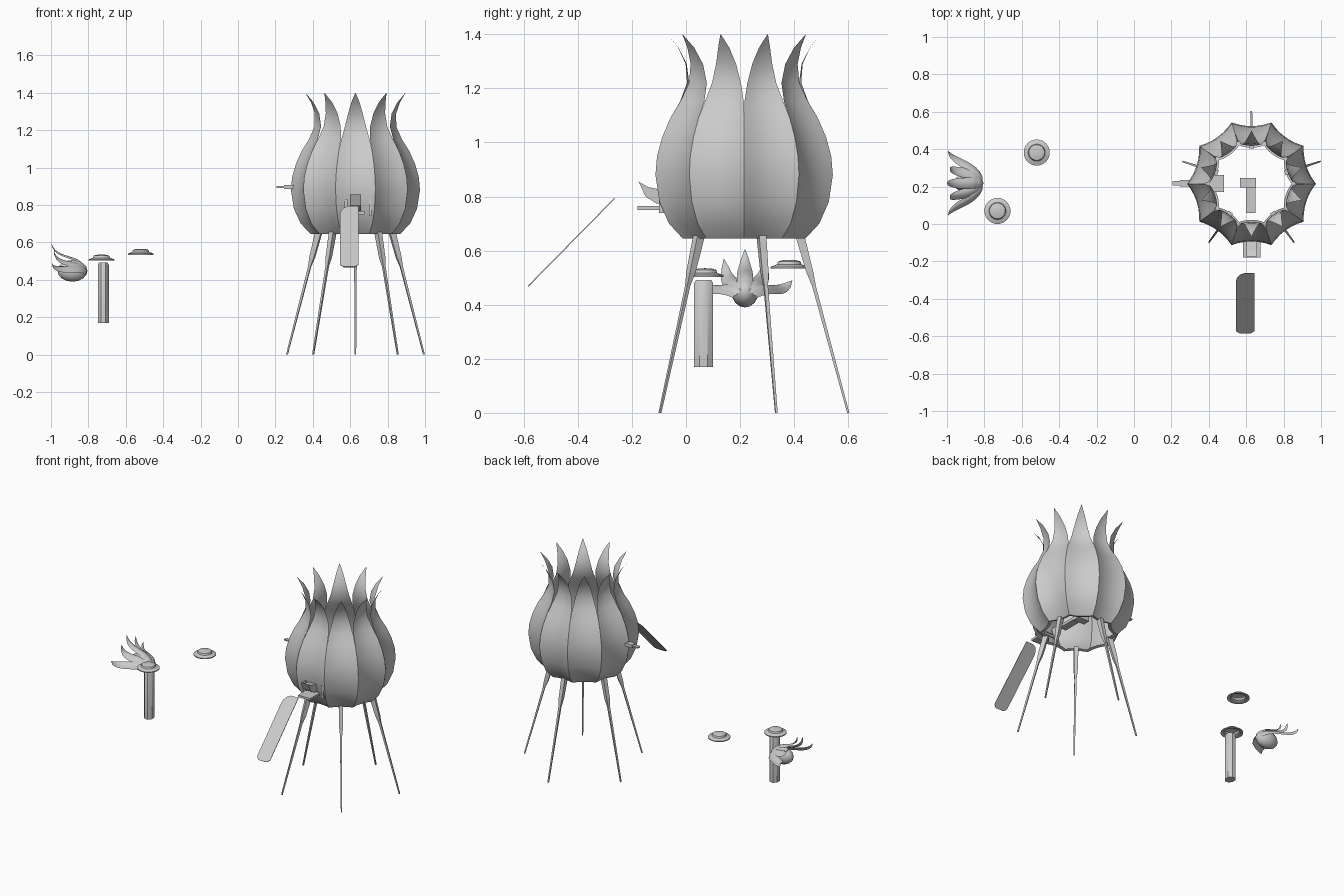
import bpy, bmesh, math
from mathutils import Vector

if "Cube" in bpy.data.objects:
    bpy.data.objects.remove(bpy.data.objects["Cube"])

grey = bpy.data.materials.new("plain grey")
grey.use_nodes = True
COLOUR = (0.6, 0.6, 0.6, 1)
grey.diffuse_color = COLOUR
grey.node_tree.nodes["Principled BSDF"].inputs["Base Color"].default_value = COLOUR
POD = Vector((0.628, 0.215, 0))


def finish(name, bm, smooth=True, fix=False):
    if fix:
        bmesh.ops.recalc_face_normals(bm, faces=bm.faces)
    mesh = bpy.data.meshes.new(name)
    bm.to_mesh(mesh)
    bm.free()
    ob = bpy.data.objects.new(name, mesh)
    bpy.context.collection.objects.link(ob)
    mesh.materials.append(grey)
    if smooth:
        bpy.ops.object.select_all(action='DESELECT')
        ob.select_set(True)
        bpy.context.view_layer.objects.active = ob
        bpy.ops.object.shade_smooth_by_angle(angle=math.radians(35))
    return ob


def skin(bm, rows, closed=False):
    """Bridge successive rows of points with quads."""
    grid = [[bm.verts.new(p) for p in row] for row in rows]
    n = len(grid[0])
    for a, b in zip(grid, grid[1:]):
        for i in range(n if closed else n - 1):
            j = (i + 1) % n
            bm.faces.new((a[i], a[j], b[j], b[i]))
    return grid


def box(name, low, high):
    bm = bmesh.new()
    bmesh.ops.create_cube(bm, size=1)
    low, high = Vector(low), Vector(high)
    for v in bm.verts:
        v.co = (low + high) / 2 + v.co * (high - low)
    return finish(name, bm, smooth=False)


def lathe(name, centre, profile, sides, squash=1):
    bm = bmesh.new()
    rows = []
    for r, z in profile:
        rows.append([Vector(centre) + Vector((r * squash * math.cos(a), r * math.sin(a), z))
                     for a in (math.tau * (i + 0.5) / sides for i in range(sides))])
    skin(bm, rows, closed=True)
    bmesh.ops.remove_doubles(bm, verts=bm.verts, dist=0.0005)
    return finish(name, bm)


# Ten petals forming the pod: height, distance from axis, width fraction
petal_profile = [
    (0.65, 0.205, 1), (0.645, 0.227, 1), (0.70, 0.278, 1), (0.78, 0.313, 1),
    (0.88, 0.328, 1), (0.95, 0.322, 1), (1.02, 0.303, 1), (1.09, 0.273, 1),
    (1.15, 0.238, 0.98), (1.22, 0.216, 0.8), (1.29, 0.226, 0.53),
    (1.35, 0.258, 0.26), (1.4, 0.3, 0.01)]
bm = bmesh.new()
half = math.tan(math.radians(18))
for k in range(10):
    a = math.radians(18 + 36 * k)
    out = Vector((math.cos(a), math.sin(a), 0))
    side = Vector((-math.sin(a), math.cos(a), 0))
    rows = []
    for z, d, f in petal_profile:
        row = []
        for i in range(7):
            u = (i / 3 - 1) * f
            row.append(POD + out * d * (0.94 + 0.06 * u * u) + side * d * half * u
                       + Vector((0, 0, z)))
        rows.append(row)
    skin(bm, rows)
finish("pod_petals", bm)

# Five splayed legs with a thicker upper part
bm = bmesh.new()
for k in range(5):
    a = math.radians(90 + 72 * k)
    out = Vector((math.cos(a), math.sin(a), 0))
    side = Vector((-math.sin(a), math.cos(a), 0))
    rows = []
    for z, r, w, t in [(0, 0.385, 0.004, 0.004), (0.47, 0.258, 0.007, 0.007),
                       (0.52, 0.243, 0.013, 0.012), (0.66, 0.205, 0.017, 0.014)]:
        c = POD + out * r + Vector((0, 0, z))
        rows.append([c + out * w * p + side * t * q
                     for p, q in ((-1, -1), (1, -1), (1, 1), (-1, 1))])
    grid = skin(bm, rows, closed=True)
    bm.faces.new(grid[0][::-1])
    bm.faces.new(grid[-1])
finish("legs", bm, smooth=False, fix=True)

# Sloping rounded ramp plate in front
outline = [(0.545, 0.06), (0.548, 0.03), (0.565, 0), (0.625, 0), (0.645, 0.04),
           (0.645, 1), (0.59, 1), (0.565, 0.97), (0.55, 0.92), (0.545, 0.86)]
bm = bmesh.new()
top = [bm.verts.new((x, -0.585 + 0.32 * t, 0.47 + 0.325 * t)) for x, t in outline]
face = bm.faces.new(top)
ramp = finish("ramp", bm, smooth=False)
mod = ramp.modifiers.new("thickness", 'SOLIDIFY')
mod.thickness = 0.004

# Doorstep, hood and jambs at the front of the pod
box("doorstep", (0.582, -0.18, 0.75), (0.675, -0.06, 0.765))
bm = bmesh.new()
side_shape = [(-0.175, 0.855), (-0.14, 0.835), (-0.09, 0.825), (-0.06, 0.77), (-0.11, 0.775), (-0.15, 0.80)]
grid = skin(bm, [[(x, y, z) for y, z in side_shape] for x in (0.598, 0.658)], closed=True)
for row in grid:
    bm.faces.new(row)
finish("door_hood", bm, smooth=False, fix=True)
for x in (0.57, 0.70):
    box("door_jamb", (x, -0.10, 0.74), (x + 0.015, -0.05, 0.83))

# Fittings inside the pod and the side handle
box("inner_bar", (0.60, 0.06, 0.745), (0.65, 0.2, 0.765))
box("inner_seat", (0.567, 0.195, 0.74), (0.652, 0.245, 0.785))
box("inner_panel", (0.38, 0.172, 0.85), (0.482, 0.262, 0.94))
box("handle_rod", (0.245, 0.2, 0.886), (0.39, 0.235, 0.907))
box("handle_tip", (0.205, 0.205, 0.892), (0.245, 0.23, 0.901))

# Two loose round caps
cap = [(0.05, 0.004), (0.07, 0), (0.07, 0.006), (0.046, 0.015), (0.042, 0.026), (0.025, 0.031), (0, 0.032)]
lathe("cap_left_post", (-0.73, 0.07, 0.503), cap, 20)
lathe("cap_loose", (-0.52, 0.382, 0.534), cap, 20)

# Free-standing post with chamfered top
lathe("post", (-0.72, 0.065, 0),
      [(0, 0.17), (0.038, 0.17), (0.038, 0.48), (0.03, 0.492), (0, 0.492)], 8, 0.83)

# Small bud fragment: a rounded shell with curling pointed petals
bm = bmesh.new()
bmesh.ops.create_uvsphere(bm, u_segments=16, v_segments=8, radius=1)
for v in bm.verts:
    v.co = Vector((-0.885 + 0.08 * v.co.x, 0.218 + 0.05 * v.co.y, 0.448 + 0.058 * v.co.z))
finish("bud_shell", bm)

bm = bmesh.new()
for spread, tip_y, tip_z, tip_x in [(0, 0, 0.605, -1), (0.035, 0.078, 0.57, -0.985), (0.062, 0.175, 0.49, -0.995)]:
    for s in ((1,) if spread == 0 else (-1, 1)):
        p0 = Vector((-0.81, 0.218 + s * spread * 0.4, 0.45))
        p1 = Vector((-0.84, 0.218 + s * spread * 1.5, 0.555 - spread))
        p2 = Vector((-0.98, 0.218 + s * spread * 1.9, 0.50 - spread))
        p3 = Vector((tip_x, 0.218 + s * tip_y, tip_z))
        across = Vector((0, 1, -s * spread * 12)).normalized()
        lift = Vector((0.5, 0, 0.85))
        rows = []
        for i in range(11):
            t = i / 10
            c = p0 * (1-t)**3 + p1 * 3*t*(1-t)**2 + p2 * 3*t*t*(1-t) + p3 * t**3
            w = 0.042 * (1 - t) ** 0.7 * (0.6 + t) + 0.0005
            rows.append([c + across * w * u - lift * w * 0.4 * u * u
                         for u in (-1, -0.5, 0, 0.5, 1)])
        skin(bm, rows)
finish("bud_petals", bm)
